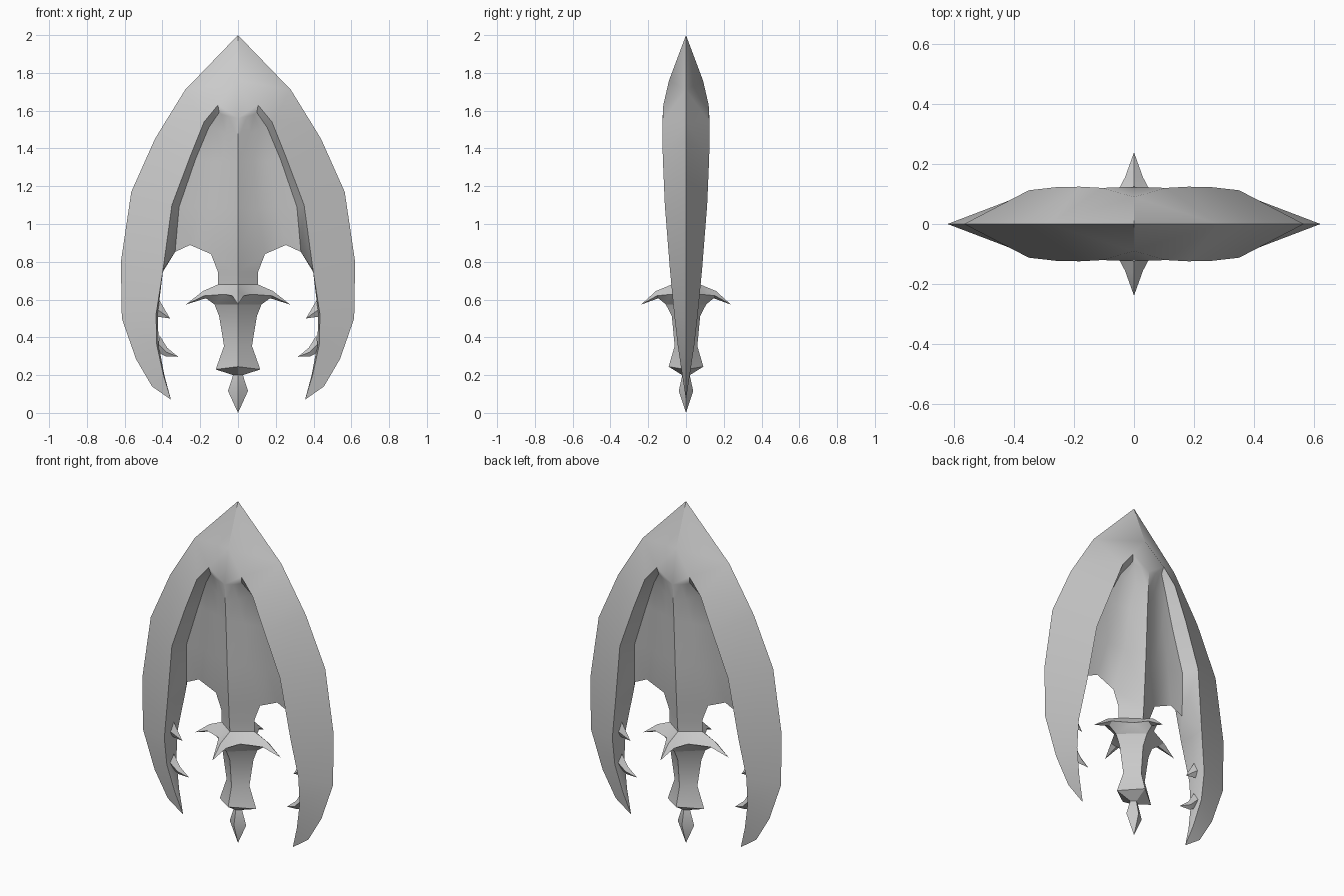
import bpy, bmesh, math
from mathutils import Vector

cube = bpy.data.objects.get("Cube")
if cube:
    bpy.data.objects.remove(cube, do_unlink=True)

steel = bpy.data.materials.new("grey_steel")
steel.use_nodes = True
GREY = (0.6, 0.6, 0.6, 1)
steel.diffuse_color = GREY
steel.node_tree.nodes["Principled BSDF"].inputs["Base Color"].default_value = GREY


class Quarter:
    """One quarter of a part (x >= 0, y <= 0), mirrored into the whole."""

    def __init__(self, name):
        self.name, self.bm = name, bmesh.new()

    def face(self, *pts):
        self.bm.faces.new([self.bm.verts.new((x, -y, z)) for x, z, y in pts])

    def strip(self, a, b):
        for i in range(len(a) - 1):
            quad = []
            for p in (a[i], a[i + 1], b[i + 1], b[i]):
                if p not in quad:
                    quad.append(p)
            if len(quad) > 2:
                self.face(*quad)

    def finish(self, angle=32):
        bm = self.bm
        bmesh.ops.remove_doubles(bm, verts=bm.verts[:], dist=0.0005)
        for axis in "XY":
            bmesh.ops.mirror(bm, geom=bm.verts[:] + bm.edges[:] + bm.faces[:],
                             axis=axis, merge_dist=0.0005)
            bmesh.ops.remove_doubles(bm, verts=bm.verts[:], dist=0.0005)
        bmesh.ops.recalc_face_normals(bm, faces=bm.faces[:])
        mesh = bpy.data.meshes.new(self.name)
        bm.to_mesh(mesh)
        bm.free()
        mesh.materials.append(steel)
        mesh.shade_smooth()
        mesh.set_sharp_from_angle(angle=math.radians(angle))
        obj = bpy.data.objects.new(self.name, mesh)
        bpy.context.collection.objects.link(obj)


# Points are (x, z, half thickness)
# Blade: sharp outer edge, thick ridge and inner edge of the curved horns
outer = [(.28, 1.71, 0), (.385, 1.54, 0), (.44, 1.45, 0), (.565, 1.17, 0), (.62, .80, 0),
         (.615, .50, 0), (.54, .285, 0), (.455, .14, 0), (.355, .07, 0)]
ridge = [(.106, 1.63, .12), (.18, 1.54, .124), (.254, 1.355, .123), (.35, 1.10, .112),
         (.397, .757, .085), (.434, .52, .062), (.43, .36, .044), (.395, .2, .02), (.355, .07, 0)]
inner = [(.398, .746, 0), (.425, .52, 0), (.42, .36, 0), (.39, .2, 0), (.355, .07, 0)]

# Recessed web columns, from the horn ridge to the central crest
valley = [(.1, 1.59, .108), (.155, 1.51, .075), (.226, 1.34, .045), (.312, 1.09, .03), (.333, .852, 0)]
web = [(.085, 1.58, .108), (.115, 1.5, .075), (.16, 1.33, .045), (.21, 1.09, .03), (.254, .889, 0)]
root = [(.05, 1.57, .118), (.065, 1.48, .092), (.085, 1.33, .065), (.105, 1.08, .048), (.143, .841, 0)]
crest = [(0, 1.56, .124), (0, 1.45, .118), (0, 1.33, .111), (0, 1.08, .1), (0, .84, .086)]

blade = Quarter("blade")
tip, brow = (0, 2, 0), (0, 1.76, .09)
blade.face(tip, outer[0], brow)
blade.face(outer[0], ridge[0], brow)
blade.face(brow, ridge[0], crest[0])
blade.strip(outer, ridge)
blade.strip(ridge[4:], inner)
for a, b in ((ridge[:5], valley), (valley, web), (web, root), (root, crest)):
    blade.strip(a, b)
blade.face(ridge[0], valley[0], web[0])
blade.face(ridge[0], web[0], root[0])
blade.face(ridge[0], root[0], crest[0])
blade.face(ridge[4], inner[0], valley[4])
# Post below the web, running into the guard
blade.strip([root[4], (.106, .746, 0), (.106, .68, 0)],
            [crest[4], (0, .746, .08), (0, .68, .075)])
blade.finish()

# Guard: four drooping prongs around a diamond core
guard = Quarter("guard")
corner = (.07, .628, .08)
tops, unders = [], []
for along_x in (True, False):
    def p(d, z, w):
        return (d, z, w) if along_x else (w, z, d)
    reach = 1 if along_x else .86
    top, spine = p(.106 if along_x else .075, .68, 0), p(.185 * reach, .645, 0)
    side, point = p(.18 * reach, .62, .03), p(.277 * reach, .573, 0)
    keel, under = p(.17 * reach, .607, 0), p(.125 * reach, .575, 0)
    guard.face(top, spine, side, corner)
    guard.face(spine, point, side)
    guard.face(side, point, keel)
    guard.face(corner, side, keel, under)
    tops.append(top)
    unders.append(under)
guard.face(tops[0], corner, tops[1])
guard.face(unders[0], corner, unders[1])
guard.finish()

# Grip with flared pommel, then the small end spike
grip = Quarter("grip")
grip.strip([unders[0], (.1, .513, 0), (.074, .354, 0), (.118, .23, 0), (.026, .2, 0)],
           [unders[1], (0, .513, .075), (0, .354, .06), (0, .245, .092), (0, .2, .02)])
grip.finish()

spike = Quarter("end_spike")
spike.strip([(.026, .2, 0), (.053, .116, 0), (0, 0, 0)],
            [(0, .2, .02), (0, .116, .038), (0, 0, 0)])
spike.finish()

# Barbs on the inside of the horns
barb = Quarter("upper_barb")
a, b, c, d = (.418, .6, 0), (.36, .5, 0), (.432, .51, 0), (.43, .55, .022)
for f in ((a, d, b), (d, c, b), (a, c, d)):
    barb.face(*f)
barb.finish()

hook = Quarter("lower_barb")
top_edge = [(.415, .41, 0), (.375, .345, 0), (.317, .297, 0)]
mid_edge = [(.422, .365, .025), (.38, .322, .016), (.317, .297, 0)]
low_edge = [(.42, .32, 0), (.386, .3, 0), (.317, .297, 0)]
hook.strip(top_edge, mid_edge)
hook.strip(mid_edge, low_edge)
hook.face(top_edge[0], mid_edge[0], low_edge[0])
hook.finish()
